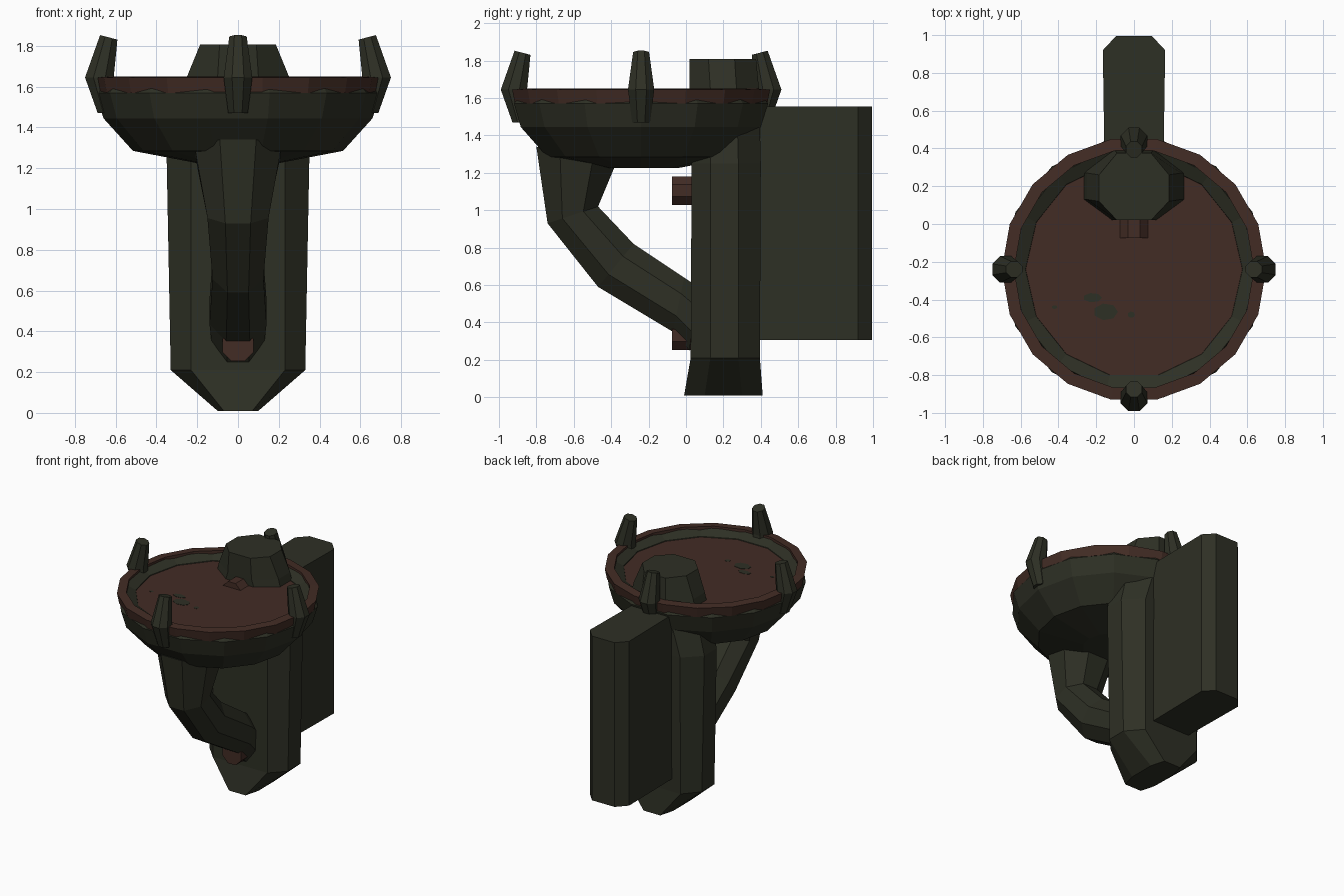
import bpy, bmesh, math
from mathutils import Vector

if "Cube" in bpy.data.objects:
    bpy.data.objects.remove(bpy.data.objects["Cube"])


def make_material(name, color):
    m = bpy.data.materials.new(name)
    m.use_nodes = True
    m.diffuse_color = (*color, 1)
    m.node_tree.nodes["Principled BSDF"].inputs["Base Color"].default_value = (*color, 1)
    return m


iron = make_material("dark iron", (0.027, 0.029, 0.018))
rust = make_material("rusty brown", (0.055, 0.025, 0.018))
BOWL = Vector((0, -0.24, 0))


def loft(name, rings, mat, caps=True, loop=False):
    """Skin a list of equal-sized point rings into one flat-shaded object."""
    bm = bmesh.new()
    vs = [[bm.verts.new(p) for p in r] for r in rings]
    pairs = list(zip(vs, vs[1:]))
    if loop:
        pairs.append((vs[-1], vs[0]))
    for a, b in pairs:
        for i in range(len(a)):
            j = (i + 1) % len(a)
            bm.faces.new((a[i], a[j], b[j], b[i]))
    if caps and not loop:
        bm.faces.new(vs[0][::-1])
        bm.faces.new(vs[-1])
    bmesh.ops.recalc_face_normals(bm, faces=bm.faces)
    me = bpy.data.meshes.new(name)
    bm.to_mesh(me)
    bm.free()
    me.materials.append(mat)
    ob = bpy.data.objects.new(name, me)
    bpy.context.collection.objects.link(ob)
    return ob


def ring(center, u, v, sides, phase=0.0):
    """Polygon around center spanned by the half-axes u and v."""
    c, u, v = Vector(center), Vector(u), Vector(v)
    angles = [2 * math.pi * (i + phase) / sides for i in range(sides)]
    return [c + u * math.cos(a) + v * math.sin(a) for a in angles]


def lathe(name, profile, sides, mat, center=BOWL, **kw):
    rings = [ring((center.x, center.y, z), (r, 0, 0), (0, r, 0), sides) for r, z in profile]
    return loft(name, rings, mat, **kw)


# Bowl, its fill and the banded rim
lathe("bowl", [(0.2, 1.225), (0.515, 1.285), (0.66, 1.445), (0.697, 1.57),
               (0.645, 1.635), (0.575, 1.60), (0.56, 1.55)], 14, iron)
lathe("bowl_fill", [(0.58, 1.56), (0.58, 1.595)], 14, rust)
lathe("rim_band", [(0.635, 1.57), (0.685, 1.57), (0.70, 1.645), (0.635, 1.65)],
      18, rust, loop=True)

# Bare patches in the fill
for i, (x, y, rx, ry) in enumerate([(-0.22, -0.39, 0.05, 0.025), (-0.15, -0.465, 0.065, 0.045),
                                    (-0.42, -0.44, 0.015, 0.01), (-0.015, -0.48, 0.02, 0.017)]):
    loft(f"fill_patch_{i + 1}",
         [ring((x, y, z), (rx, 0, 0), (0, ry, 0), 7) for z in (1.593, 1.597)], iron)

# Four prongs leaning inward around the rim
for name, d in {"left": (1, 0), "right": (-1, 0), "front": (0, -1), "back": (0, 1)}.items():
    out = Vector((*d, 0))
    side = Vector((-d[1], d[0], 0))
    rings = []
    for dist, z, r, tilt in [(0.64, 1.47, 0.052, 0), (0.68, 1.645, 0.076, 0),
                             (0.634, 1.842, 0.046, 0.012)]:
        c = BOWL + out * dist + Vector((0, 0, z))
        rings.append(ring(c, out * r + Vector((0, 0, tilt)), side * r, 8, 0.5))
    loft(f"{name}_prong", rings, iron)


def column_ring(z, wide, narrow, y0, y1, y2, y3):
    half = [(narrow, y0), (wide, y1), (wide, y2), (narrow, y3)]
    return [Vector((x, y, z)) for x, y in half] + [Vector((-x, y, z)) for x, y in half[::-1]]


# Column with pointed foot and tapered head
loft("column", [column_ring(0.01, 0.10, 0.07, -0.01, 0.10, 0.30, 0.41),
                column_ring(0.21, 0.33, 0.23, 0.025, 0.13, 0.28, 0.395),
                column_ring(1.25, 0.35, 0.23, 0.03, 0.13, 0.28, 0.40),
                column_ring(1.65, 0.25, 0.10, 0.02, 0.13, 0.27, 0.39),
                column_ring(1.808, 0.185, 0.09, 0.02, 0.12, 0.26, 0.375)], iron)

# Wall mount with chamfered back edges
mount = [(0.155, 0.25), (0.165, 0.92), (0.095, 0.995)]
outline = mount + [(-x, y) for x, y in mount[::-1]]
loft("wall_mount", [[Vector((x, y, z)) for x, y in outline] for z in (0.305, 1.555)], iron)

# Curved support arm: outer (y, z), inner (y, z), half width
arm = [((-0.80, 1.34), (-0.37, 1.26), 0.215),
       ((-0.74, 0.93), (-0.47, 1.02), 0.15),
       ((-0.47, 0.59), (-0.28, 0.82), 0.125),
       ((-0.07, 0.35), (-0.01, 0.64), 0.14),
       ((0.02, 0.25), (0.05, 0.60), 0.13)]
rings = []
for outer, inner, w in arm:
    a, b = Vector((0, *outer)), Vector((0, *inner))
    # scale so that the flat sides of the octagon meet the outline
    s = 1 / math.cos(math.pi / 8)
    rings.append(ring((a + b) / 2, Vector((w * s, 0, 0)), (b - a) * 0.5 * s, 8, 0.5))
loft("support_arm", rings, iron)

# Rivets along the column front
for name, z in {"lower": 0.33, "middle": 1.105, "upper": 1.56}.items():
    loft(f"{name}_rivet", [ring((0, y, z), (0.083, 0, 0), (0, 0, 0.083), 8, 0.5)
                           for y in (-0.075, 0.06)], rust)
